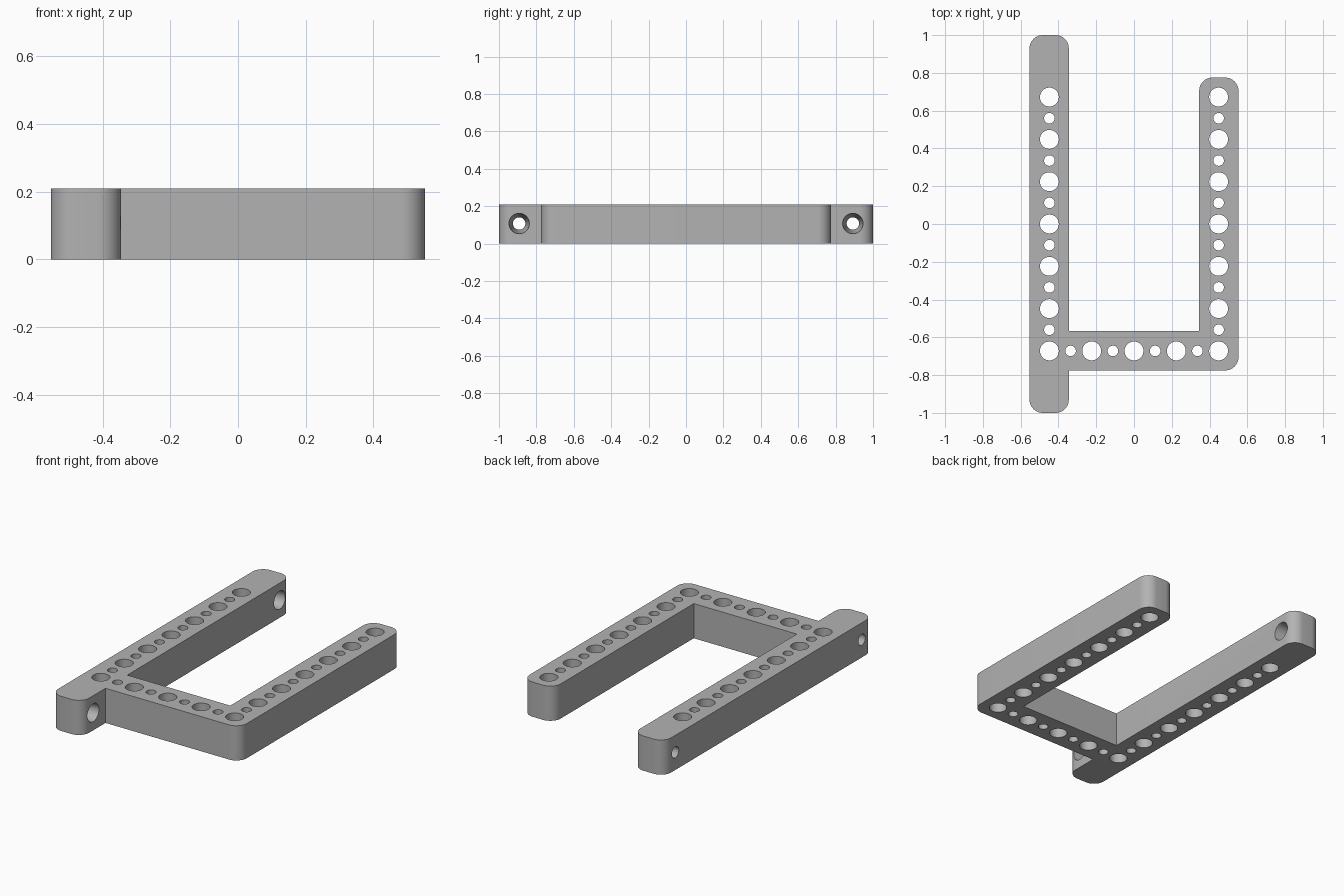
import bpy, bmesh, math
from mathutils import Matrix, Vector

cube = bpy.data.objects.get("Cube")
if cube:
    bpy.data.objects.remove(cube, do_unlink=True)

HEIGHT = 0.21
OUTER, INNER = 0.553, 0.345      # rail side positions
ARM = 0.775                      # half length of the short rail
PITCH = 0.112                    # hole spacing
ROUND = 0.07                     # corner radius

grey = bpy.data.materials.new("neutral_grey")
grey.use_nodes = True
colour = (0.45, 0.45, 0.45, 1)
grey.diffuse_color = colour
grey.node_tree.nodes["Principled BSDF"].inputs["Base Color"].default_value = colour


def make_object(name, bm):
    bmesh.ops.recalc_face_normals(bm, faces=bm.faces)
    mesh = bpy.data.meshes.new(name)
    bm.to_mesh(mesh)
    bm.free()
    mesh.materials.append(grey)
    obj = bpy.data.objects.new(name, mesh)
    bpy.context.collection.objects.link(obj)
    return obj


def rounded(corners, steps=10):
    """Replace each corner flagged as rounded by an arc."""
    points = []
    for i, (x, y, is_round) in enumerate(corners):
        p = Vector((x, y))
        if not is_round:
            points.append(p)
            continue
        a = (Vector(corners[i - 1][:2]) - p).normalized() * ROUND
        b = (Vector(corners[(i + 1) % len(corners)][:2]) - p).normalized() * ROUND
        for s in range(steps + 1):
            t = s / steps * math.pi / 2
            points.append(p + a * (1 - math.sin(t)) + b * (1 - math.cos(t)))
    return points


# Frame: long rail, cross bar and short rail in one outline
outline = rounded([
    (-OUTER, -1, True), (-INNER, -1, True), (-INNER, -ARM, False),
    (OUTER, -ARM, True), (OUTER, ARM, True), (INNER, ARM, True),
    (INNER, -0.567, False), (-INNER, -0.567, False),
    (-INNER, 1, True), (-OUTER, 1, True)])
bm = bmesh.new()
base = bm.faces.new([bm.verts.new((p.x, p.y, 0)) for p in outline])
top = bmesh.ops.extrude_face_region(bm, geom=[base])
bmesh.ops.translate(bm, vec=(0, 0, HEIGHT),
                    verts=[v for v in top["geom"] if isinstance(v, bmesh.types.BMVert)])
frame = make_object("mounting_frame", bm)

# Cutters: alternating large and small vertical holes
bm = bmesh.new()


def drill(x, y, z, r1, r2, depth, turn=Matrix()):
    bmesh.ops.create_cone(bm, cap_ends=True, segments=40, radius1=r1, radius2=r2,
                          depth=depth, matrix=Matrix.Translation((x, y, z)) @ turn)


spots = [(side * 4, k) for side in (-1, 1) for k in range(-6, 7)]
spots += [(k, -6) for k in range(-3, 4)]
for i, k in spots:
    r = 0.05 if (i + k) % 2 == 0 else 0.028
    drill(i * PITCH, k * PITCH, HEIGHT / 2, r, r, HEIGHT * 2)

# Tapered cross holes near both ends of the long rail
for y in (-0.892, 0.892):
    drill(-0.449, y, 0.107, 0.033, 0.055, 0.212, Matrix.Rotation(math.pi / 2, 4, 'Y'))
cutter = make_object("hole_cutter", bm)
cutter.hide_render = True

cut = frame.modifiers.new("holes", 'BOOLEAN')
cut.operation = 'DIFFERENCE'
cut.solver = 'EXACT'
cut.object = cutter
bpy.ops.object.select_all(action='DESELECT')
bpy.context.view_layer.objects.active = frame
frame.select_set(True)
bpy.ops.object.modifier_apply(modifier=cut.name)
bpy.data.objects.remove(cutter, do_unlink=True)
bpy.ops.object.shade_smooth_by_angle(angle=math.radians(30))
